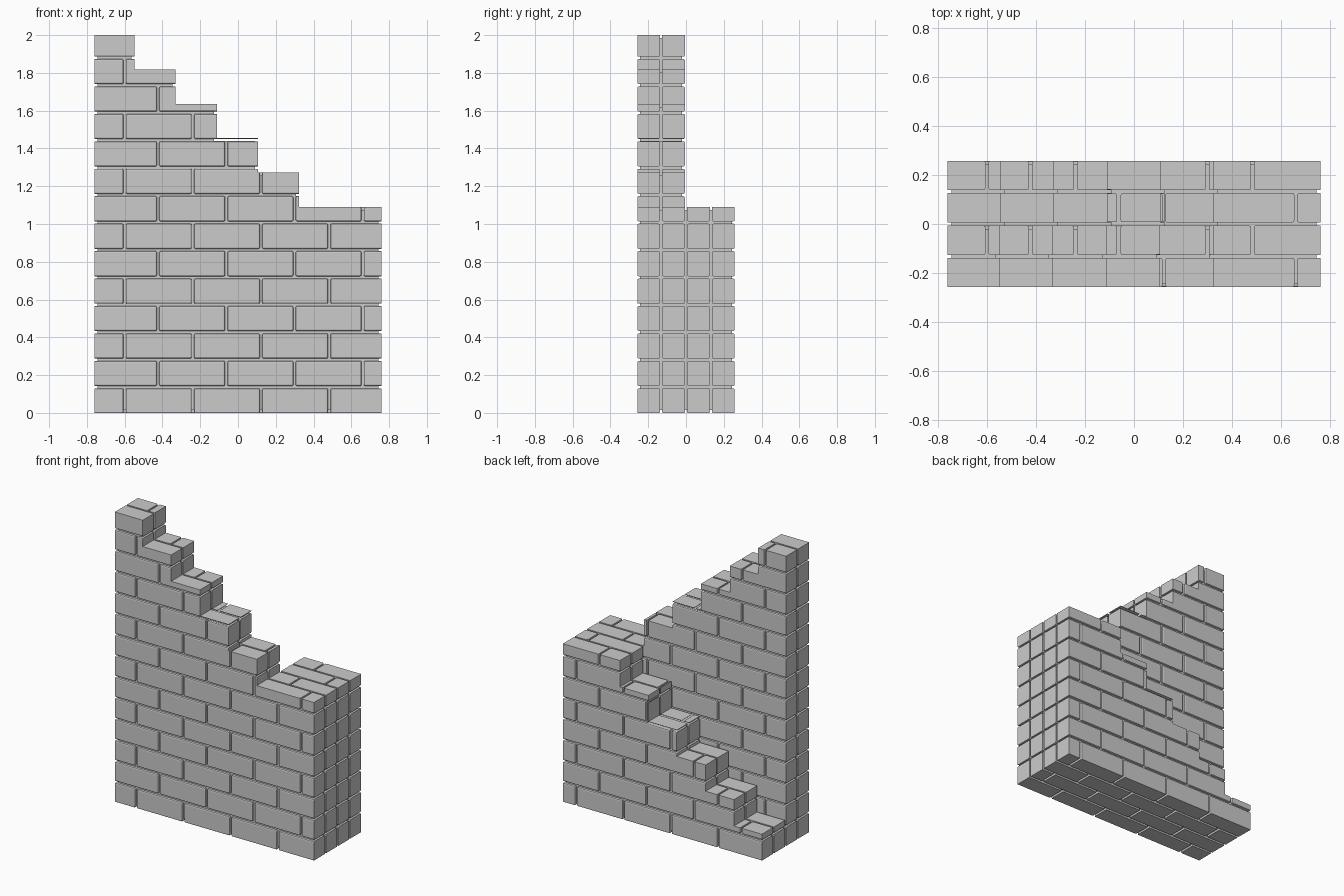
import bpy, bmesh
from mathutils import Matrix

if "Cube" in bpy.data.objects:
    bpy.data.objects.remove(bpy.data.objects["Cube"])

XS = [-0.76, -0.547, -0.33, -0.11, 0.107, 0.324, 0.76]   # step breaks along x
FRONT = [2.0, 1.818, 1.636, 1.455, 1.273, 1.091]         # upper flight tops
BACK = [0.182, 0.364, 0.545, 0.727, 0.909, 1.091]        # lower flight tops
BX, BY, BZ, GAP = 0.361, 0.132, 0.1453, 0.012            # brick pitch and joint


def make_object(name, bm):
    bmesh.ops.recalc_face_normals(bm, faces=bm.faces)
    me = bpy.data.meshes.new(name)
    bm.to_mesh(me)
    bm.free()
    ob = bpy.data.objects.new(name, me)
    bpy.context.collection.objects.link(ob)
    return ob


def stair_prism(name, tops, y0, y1, inset=0.0):
    """Stepped side profile extruded through y, optionally shrunk by inset."""
    last = len(tops) - 1
    pts = [(XS[-1] - inset, inset), (XS[0] + inset, inset)]
    breaks = [XS[0] + inset]
    for i in range(last):   # risers move into the taller side
        breaks.append(XS[i + 1] + (inset if tops[i + 1] > tops[i] else -inset))
    breaks.append(XS[-1] - inset)
    for i, t in enumerate(tops):
        pts += [(breaks[i], t - inset), (breaks[i + 1], t - inset)]
    bm = bmesh.new()
    face = bm.faces.new([bm.verts.new((x, y0, z)) for x, z in pts])
    ext = bmesh.ops.extrude_face_region(bm, geom=[face])
    verts = [v for v in ext["geom"] if isinstance(v, bmesh.types.BMVert)]
    bmesh.ops.translate(bm, verts=verts, vec=(0, y1 - y0, 0))
    return make_object(name, bm)


def brick_rows(name, rows, tops):
    """Chamfered running-bond bricks trimmed to the stair profile."""
    bm = bmesh.new()
    for course in range(14):
        z = 0.136 + BZ * (course - 0.5)
        if z - BZ / 2 > max(tops):
            break
        for row in rows:
            y = BY * (row - 1.5)
            first = -0.60 if (course + row) % 2 == 0 else -0.423
            for k in range(5):
                x = first + BX * (k - 0.5)
                if x - BX / 2 > XS[-1]:
                    continue
                m = Matrix.Translation((x, y, z)) @ Matrix.Diagonal(
                    (BX - GAP, BY - GAP, BZ - GAP, 1))
                bmesh.ops.create_cube(bm, size=1, matrix=m)
    bmesh.ops.bevel(bm, geom=bm.edges[:], offset=0.008, segments=2,
                    profile=0.5, affect='EDGES', clamp_overlap=True)
    ob = make_object(name, bm)
    cutter = stair_prism("trim_profile", tops, -0.5, 0.5)
    cutter.hide_render = True
    mod = ob.modifiers.new("trim", 'BOOLEAN')
    mod.operation = 'INTERSECT'
    mod.solver = 'EXACT'
    mod.object = cutter
    dg = bpy.context.evaluated_depsgraph_get()
    me = bpy.data.meshes.new_from_object(ob.evaluated_get(dg))
    ob.modifiers.clear()
    ob.data = me
    bpy.data.objects.remove(cutter)
    return ob


# Upper flight (front half) and lower flight (back half)
brick_rows("upper_flight_bricks", (0, 1), FRONT)
brick_rows("lower_flight_bricks", (2, 3), BACK)

# Recessed mortar cores filling the joints
stair_prism("upper_flight_mortar", FRONT, -0.243, -0.02, 0.016)
stair_prism("lower_flight_mortar", BACK, -0.02, 0.243, 0.016)
